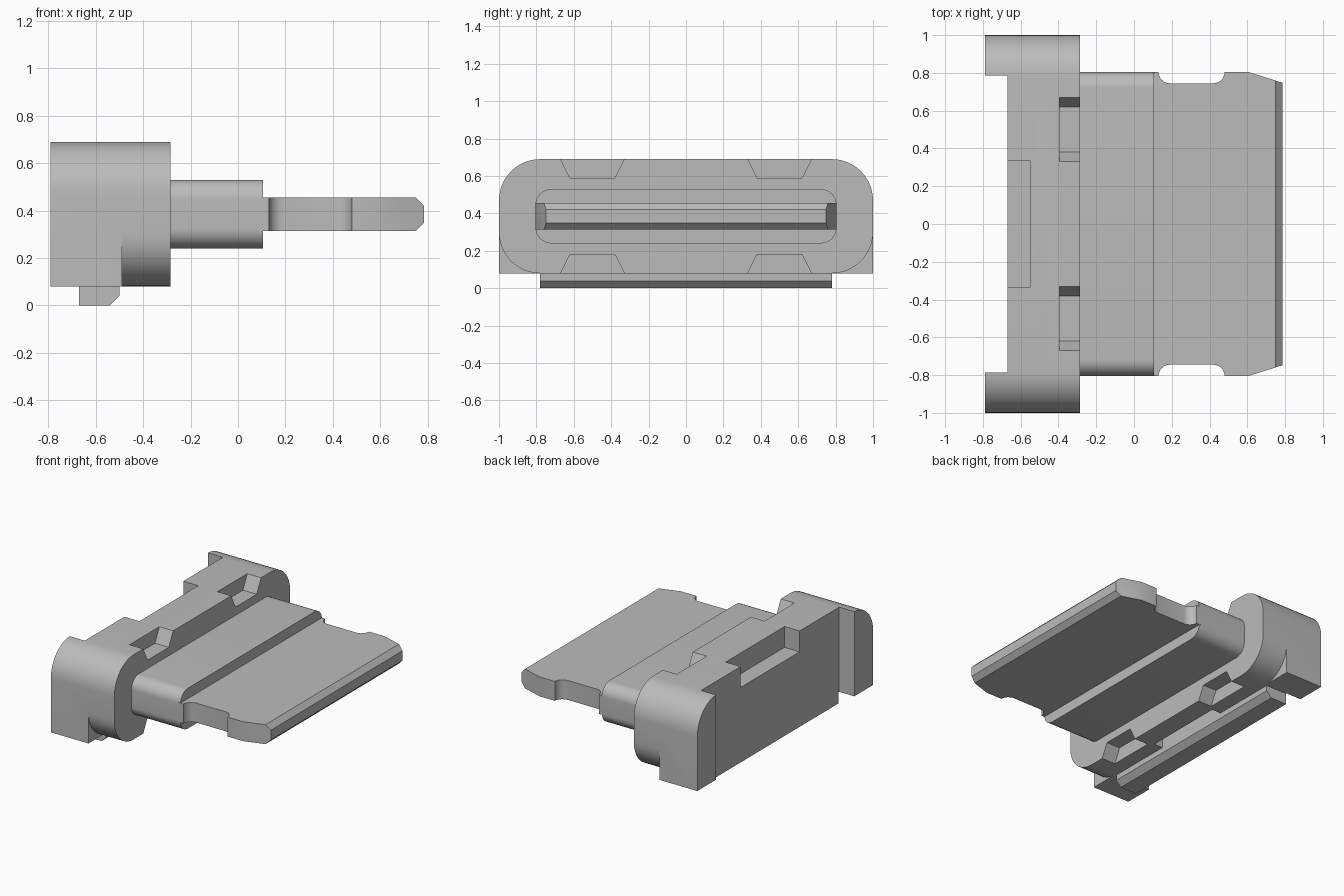
import bpy, bmesh, math

cube = bpy.data.objects.get("Cube")
if cube:
    bpy.data.objects.remove(cube, do_unlink=True)

GREY = (0.5, 0.5, 0.5, 1.0)
grey = bpy.data.materials.new("plain grey")
grey.use_nodes = True
grey.diffuse_color = GREY
grey.node_tree.nodes["Principled BSDF"].inputs["Base Color"].default_value = GREY


def prism(name, points, lo, hi, axis):
    """Extrude a 2D outline along x (points are y, z), y (x, z) or z (x, y)."""
    place = {"x": lambda p, t: (t, p[0], p[1]),
             "y": lambda p, t: (p[0], t, p[1]),
             "z": lambda p, t: (p[0], p[1], t)}[axis]
    bm = bmesh.new()
    a = [bm.verts.new(place(p, lo)) for p in points]
    b = [bm.verts.new(place(p, hi)) for p in points]
    bm.faces.new(a[::-1])
    bm.faces.new(b)
    for i in range(len(a)):
        j = (i + 1) % len(a)
        bm.faces.new((a[i], a[j], b[j], b[i]))
    bmesh.ops.recalc_face_normals(bm, faces=bm.faces)
    mesh = bpy.data.meshes.new(name)
    bm.to_mesh(mesh)
    bm.free()
    mesh.materials.append(grey)
    obj = bpy.data.objects.new(name, mesh)
    bpy.context.collection.objects.link(obj)
    return obj


def rect(x0, x1, y0, y1):
    return [(x0, y0), (x1, y0), (x1, y1), (x0, y1)]


def arc(cx, cy, r, start, end, steps=12):
    angles = [math.radians(start + (end - start) * i / steps) for i in range(steps + 1)]
    return [(cx + r * math.cos(t), cy + r * math.sin(t)) for t in angles]


def rounded(w, z0, z1, r, square_bottom=False):
    """Outline in y, z with rounded corners, optionally square at the bottom."""
    top = arc(w - r, z1 - r, r, 0, 90) + arc(r - w, z1 - r, r, 90, 180)
    if square_bottom:
        return top + [(-w, z0), (w, z0)]
    return top + arc(r - w, z0 + r, r, 180, 270) + arc(w - r, z0 + r, r, 270, 360)


def combine(target, tool, operation):
    mod = target.modifiers.new("cut", "BOOLEAN")
    mod.operation = operation
    mod.solver = "EXACT"
    mod.object = tool
    bpy.context.view_layer.objects.active = target
    bpy.ops.object.modifier_apply(modifier=mod.name)
    bpy.data.objects.remove(tool, do_unlink=True)


def smooth(obj):
    bpy.ops.object.select_all(action="DESELECT")
    obj.select_set(True)
    bpy.context.view_layer.objects.active = obj
    bpy.ops.object.shade_smooth_by_angle(angle=math.radians(25))


# Housing: square-bottomed rear joined to a fully rounded collar
housing = prism("housing", rounded(1, 0.08, 0.69, 0.22, True), -0.79, -0.49, "x")
collar = prism("collar", rounded(1, 0.08, 0.69, 0.22), -0.49, -0.285, "x")
combine(housing, collar, "UNION")

# Rear recess that leaves an ear at each end
combine(housing, prism("ear_gap", rect(-0.9, -0.67, -0.1, 1), -0.785, 0.785, "y"), "DIFFERENCE")

# Rear top pocket and lower slot
combine(housing, prism("pocket", rect(-0.8, -0.55, 0.54, 0.8), -0.335, 0.335, "y"), "DIFFERENCE")
combine(housing, prism("slot", rect(-0.5, -0.43, 0, 0.16), -0.3, 0.3, "y"), "DIFFERENCE")

# Four tapered notches in the collar
for y in (-0.5, 0.5):
    for edge, inner in ((0.69, 0.59), (0.08, 0.18)):
        outer = edge + (edge - inner)
        notch = [(y - 0.22, outer), (y + 0.22, outer), (y + 0.12, inner), (y - 0.12, inner)]
        combine(housing, prism("notch", notch, -0.395, -0.2, "x"), "DIFFERENCE")
smooth(housing)

# Chamfered rail under the housing
prism("bottom_rail", [(-0.67, 0), (-0.54, 0), (-0.5, 0.04), (-0.5, 0.08), (-0.67, 0.08)],
      -0.78, 0.78, "y")

# Rounded sleeve
smooth(prism("sleeve", rounded(0.805, 0.24, 0.53, 0.085), -0.285, 0.105, "x"))

# Blade: waisted plan outline, trimmed to a bevelled tip
side = [(0.09, 0.805), (0.125, 0.805)]
side += arc(0.19, 0.805, 0.06, 180, 270, 6)
side += arc(0.42, 0.805, 0.06, 270, 360, 6)
side += [(0.49, 0.805), (0.605, 0.805), (0.785, 0.748)]
outline = side + [(x, -y) for x, y in reversed(side)]
blade = prism("blade", outline, 0.315, 0.455, "z")
tip = [(0, 0.315), (0.75, 0.315), (0.785, 0.35), (0.785, 0.42), (0.75, 0.455), (0, 0.455)]
combine(blade, prism("tip_trim", tip, -1, 1, "y"), "INTERSECT")
smooth(blade)
